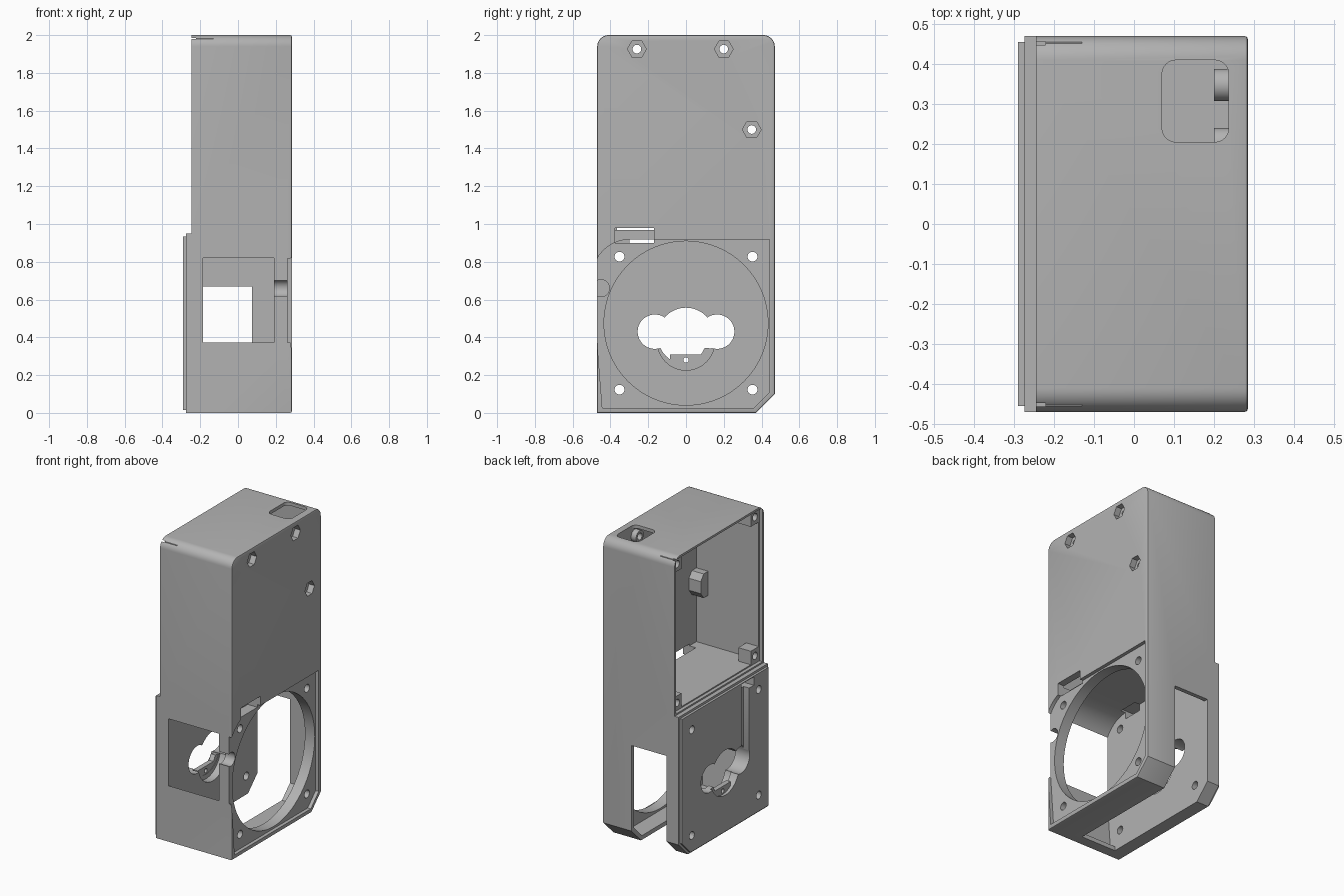
import bpy, bmesh
from math import cos, sin, pi, radians
from mathutils import Vector

old = bpy.data.objects.get("Cube")
if old:
    bpy.data.objects.remove(old, do_unlink=True)

grey = bpy.data.materials.new("matte grey")
grey.use_nodes = True
grey.diffuse_color = (0.45, 0.45, 0.45, 1)
grey.node_tree.nodes["Principled BSDF"].inputs["Base Color"].default_value = (0.45, 0.45, 0.45, 1)


def prism(name, points, x0, x1, edge=0):
    """Extrude a (y, z) outline from x0 to x1, optionally easing the x1 rim."""
    bm = bmesh.new()
    face = bm.faces.new([bm.verts.new((x0, y, z)) for y, z in points])
    new = bmesh.ops.extrude_face_region(bm, geom=[face])["geom"]
    bmesh.ops.translate(bm, verts=[v for v in new if isinstance(v, bmesh.types.BMVert)], vec=(x1 - x0, 0, 0))
    bmesh.ops.recalc_face_normals(bm, faces=bm.faces)
    if edge:
        rim = [e for e in bm.edges if all(abs(v.co.x - x1) < 1e-5 for v in e.verts)]
        bmesh.ops.bevel(bm, geom=rim, offset=edge, segments=2, profile=0.5, affect='EDGES')
    mesh = bpy.data.meshes.new(name)
    bm.to_mesh(mesh)
    bm.free()
    mesh.materials.append(grey)
    obj = bpy.data.objects.new(name, mesh)
    bpy.context.collection.objects.link(obj)
    return obj


def arc(y, z, r, start, end, n=10):
    angles = [radians(start + (end - start) * i / n) for i in range(n + 1)]
    return [(y + r * cos(a), z + r * sin(a)) for a in angles]


def rect(y0, y1, z0, z1):
    return [(y0, z0), (y1, z0), (y1, z1), (y0, z1)]


def box(name, x0, x1, y0, y1, z0, z1):
    return prism(name, rect(y0, y1, z0, z1), x0, x1)


def disc(name, y, z, r, x0, x1, n=32):
    return prism(name, arc(y, z, r, 0, 360 - 360 / n, n - 1), x0, x1)


def combine(target, tool, mode='DIFFERENCE'):
    mod = target.modifiers.new("shape", 'BOOLEAN')
    mod.operation, mod.solver, mod.object = mode, 'EXACT', tool
    bpy.context.view_layer.objects.active = target
    bpy.ops.object.modifier_apply(modifier=mod.name)
    bpy.data.objects.remove(tool, do_unlink=True)


def chamfered(inset, top):
    """Lower outline with the clipped back bottom corner."""
    y, z = 0.47 - inset, inset
    return [(-y, z), (0.37 - inset * 0.4, z), (y, 0.1 + inset * 0.4), (y, top), (-y, top)]


def recess(inset):
    """Fan pocket outline: clipped bottom corner and a round top front corner."""
    return chamfered(inset, 0.918)[:4] + arc(-0.27 - inset, 0.718, 0.2, 90, 180)


# Outer case, stepped base and raised back panel
case = prism("case", chamfered(0, 2)[:3] + arc(0.41, 1.94, 0.06, 0, 90)
             + arc(-0.41, 1.94, 0.06, 90, 180), -0.245, 0.285, 0.008)
combine(case, prism("step", chamfered(0, 0.95), -0.274, -0.2), 'UNION')
combine(case, prism("panel", chamfered(0.015, 0.935), -0.29, -0.26), 'UNION')

# Upper compartment, open on one side, with a lid rabbet
combine(case, box("compartment", -0.4, 0.237, -0.448, 0.448, 0.968, 1.978))
combine(case, box("rabbet", -0.4, -0.222, -0.456, 0.456, 0.96, 1.986))

# Lower chamber, fan pocket and round fan opening
combine(case, prism("chamber", recess(0.028), -0.185, 0.19))
combine(case, prism("pocket", recess(0.027), 0.262, 0.4))
combine(case, disc("fan_hole", 0, 0.475, 0.434, 0.15, 0.4, 96))
combine(case, disc("wire_notch", -0.45, 0.66, 0.045, 0.15, 0.27))

# Vent slot through the back wall and floor
combine(case, box("back_vent", -0.185, 0.073, 0.3, 0.6, -0.1, 0.67))
combine(case, box("floor_vent", -0.185, 0.073, -0.40, 0.4, -0.1, 0.2))

# Cable passage beside the fan and through the panel
combine(case, box("cable_notch", 0.19, 0.4, -0.375, -0.17, 0.9, 0.98))
combine(case, box("cable_slot", -0.4, -0.15, -0.30, -0.17, 0.875, 0.93))
combine(case, box("cable_groove", -0.4, -0.25, -0.25, -0.17, 0.45, 0.9))

# Screw holes through both lower walls
for y in (-0.352, 0.352):
    for z in (0.123, 0.827):
        combine(case, disc("screw_hole", y, z, 0.026, -0.5, 0.5, 24))

# Lobed window in the panel with an inner step
for y, z, r in ((-0.165, 0.43, 0.091), (0.165, 0.43, 0.091), (0, 0.407, 0.15)):
    combine(case, disc("lobe", y, z, r, -0.5, -0.15, 48))
combine(case, disc("lower_step", 0, 0.378, 0.152, -0.235, -0.15, 48))
tab = prism("window_tab", [(-0.085, 0.22), (0.14, 0.22), (0.14, 0.34), (0.1, 0.345),
                           (0.08, 0.31), (-0.085, 0.31)], -0.27, -0.237)
combine(tab, disc("tab_hole", 0, 0.28, 0.014, -0.5, 0, 16))

# Rounded socket opening in the top
socket = box("socket", 0.07, 0.237, 0.205, 0.41, 1.9, 2.2)
bm = bmesh.new()
bm.from_mesh(socket.data)
uprights = [e for e in bm.edges if abs(e.verts[0].co.z - e.verts[1].co.z) > 0.1]
bmesh.ops.bevel(bm, geom=uprights, offset=0.035, segments=6, profile=0.5, affect='EDGES')
bm.to_mesh(socket.data)
bm.free()
combine(case, socket)

# Standoffs inside with hexagonal nut pockets outside
for y, z in ((-0.26, 1.926), (0.2, 1.926), (0.348, 1.5)):
    combine(case, disc("standoff", y, z, 0.04, 0.2, 0.25), 'UNION')
    combine(case, disc("nut_pocket", y, z, 0.05, 0.245, 0.4, 6))
    combine(case, disc("bolt_hole", y, z, 0.023, 0.1, 0.4, 20))

# Corner posts for the lid screws
for side in (-1, 1):
    for z in (1.01, 1.935):
        y = side * 0.41
        post = box("lid_post", -0.222, -0.13, y - 0.045, y + 0.045, z - 0.048, z + 0.048)
        combine(post, disc("post_hole", y, z, 0.024, -0.3, -0.16, 20))

# Small cable clip in the inner corner
prism("cable_clip", [(-0.45, 1.3), (-0.4, 1.3), (-0.37, 1.34), (-0.37, 1.42),
                     (-0.4, 1.46), (-0.45, 1.46)], 0.15, 0.237)

# Keep machined edges crisp and round walls smooth
for obj in bpy.context.scene.objects:
    obj.select_set(obj.type == 'MESH')
bpy.context.view_layer.objects.active = case
bpy.ops.object.shade_smooth_by_angle(angle=radians(30))
